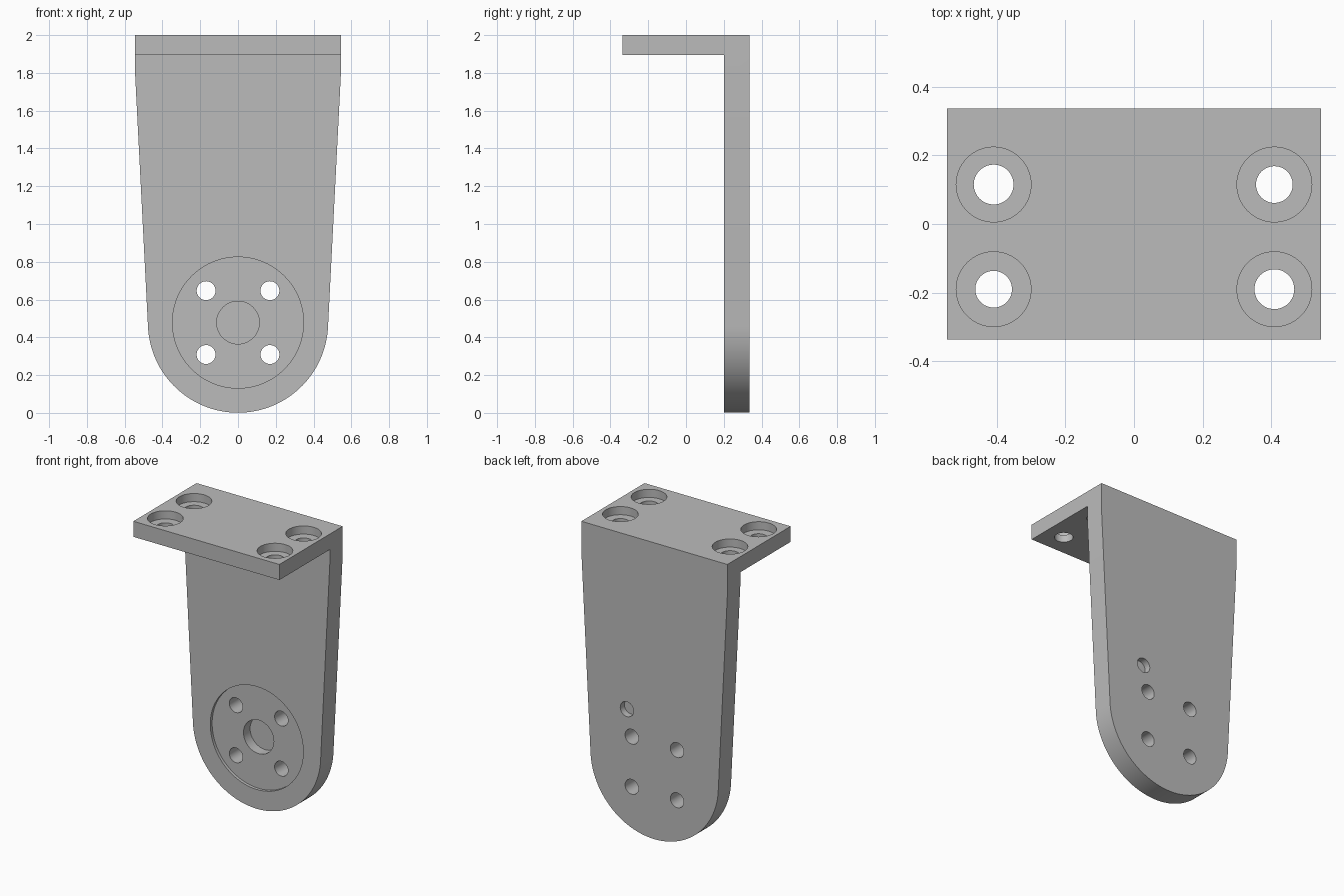
import bpy, bmesh, math
from mathutils import Matrix, Vector

cube = bpy.data.objects.get("Cube")
if cube:
    bpy.data.objects.remove(cube, do_unlink=True)

TOP, HALF_W = 2.0, 0.545
FRONT, PLATE, BACK = -0.337, 0.2, 0.337      # flange front, plate front, plate back
UNDER = 1.895                                # underside of the flange
HUB, R_END = 0.478, 0.477                    # centre and radius of the rounded end
SHOULDER = 1.8                               # where the taper begins


def make_object(name, bm):
    bmesh.ops.recalc_face_normals(bm, faces=bm.faces)
    mesh = bpy.data.meshes.new(name)
    bm.to_mesh(mesh)
    bm.free()
    obj = bpy.data.objects.new(name, mesh)
    bpy.context.collection.objects.link(obj)
    return obj


def prism(name, points, sweep):
    """Extrude a closed 3D outline along a vector."""
    bm = bmesh.new()
    face = bm.faces.new([bm.verts.new(p) for p in points])
    ext = bmesh.ops.extrude_face_region(bm, geom=[face])
    moved = [v for v in ext["geom"] if isinstance(v, bmesh.types.BMVert)]
    bmesh.ops.translate(bm, verts=moved, vec=sweep)
    return make_object(name, bm)


def drill(start, end, radius, sides=48):
    """Cylinder cutter between two points."""
    a, b = Vector(start), Vector(end)
    turn = (b - a).to_track_quat('Z', 'Y').to_matrix().to_4x4()
    bm = bmesh.new()
    bmesh.ops.create_cone(bm, cap_ends=True, segments=sides, radius1=radius,
                          radius2=radius, depth=(b - a).length,
                          matrix=Matrix.Translation((a + b) / 2) @ turn)
    return make_object("drill_cutter", bm)


# L-shaped section swept across the width
section = [(FRONT, UNDER), (PLATE, UNDER), (PLATE, -0.1), (BACK, -0.1),
           (BACK, TOP), (FRONT, TOP)]
bracket = prism("mounting_bracket", [(-0.7, y, z) for y, z in section], (1.4, 0, 0))

# Face outline: straight shoulders, tapered sides tangent to a round end
rise = SHOULDER - HUB
tangent = math.atan2(rise, HALF_W) - math.acos(R_END / math.hypot(HALF_W, rise))
steps = 72
sweep = math.pi + 2 * tangent
arc = [tangent - sweep * i / steps for i in range(steps + 1)]
outline = [(HALF_W, TOP + 0.1), (HALF_W, SHOULDER)]
outline += [(R_END * math.cos(a), HUB + R_END * math.sin(a)) for a in arc]
outline += [(-HALF_W, SHOULDER), (-HALF_W, TOP + 0.1)]
trim = prism("outline_cutter", [(x, -0.6, z) for x, z in outline], (0, 1.2, 0))

# Round recess, blind hub bore and four through holes in the plate
cutters = [drill((0, 0.1, HUB), (0, PLATE + 0.02, HUB), 0.347, 96),
           drill((0, 0.1, HUB), (0, PLATE + 0.09, HUB), 0.113)]
for x in (-0.169, 0.169):
    for z in (-0.169, 0.169):
        cutters.append(drill((x, 0.1, HUB + z), (x, 0.5, HUB + z), 0.05))

# Shallow locating hole on the back
cutters.append(drill((0.205, BACK - 0.045, 0.823), (0.205, 0.5, 0.823), 0.05))

# Counterbored screw holes in the flange
for x in (-0.409, 0.409):
    for y in (-0.19, 0.115):
        radius = 0.058 if (x < 0) == (y > 0) else 0.0535
        cutters.append(drill((x, y, TOP - 0.055), (x, y, TOP + 0.1), 0.109, 64))
        cutters.append(drill((x, y, 1.8), (x, y, TOP + 0.1), radius))

# Combine and bake the modifiers
for i, tool in enumerate([trim] + cutters):
    mod = bracket.modifiers.new("shape", 'BOOLEAN')
    mod.operation = 'DIFFERENCE' if i else 'INTERSECT'
    mod.solver = 'EXACT'
    mod.object = tool
bpy.context.view_layer.update()
baked = bpy.data.meshes.new_from_object(
    bracket.evaluated_get(bpy.context.evaluated_depsgraph_get()))
bracket.modifiers.clear()
bracket.data = baked
for tool in [trim] + cutters:
    bpy.data.objects.remove(tool, do_unlink=True)

# Plain grey metal
grey = bpy.data.materials.new("plain_grey")
grey.use_nodes = True
colour = (0.5, 0.5, 0.5, 1.0)
grey.diffuse_color = colour
grey.node_tree.nodes["Principled BSDF"].inputs["Base Color"].default_value = colour
bracket.data.materials.clear()
bracket.data.materials.append(grey)

bpy.context.view_layer.objects.active = bracket
bracket.select_set(True)
bpy.ops.object.shade_smooth_by_angle(angle=math.radians(30))
